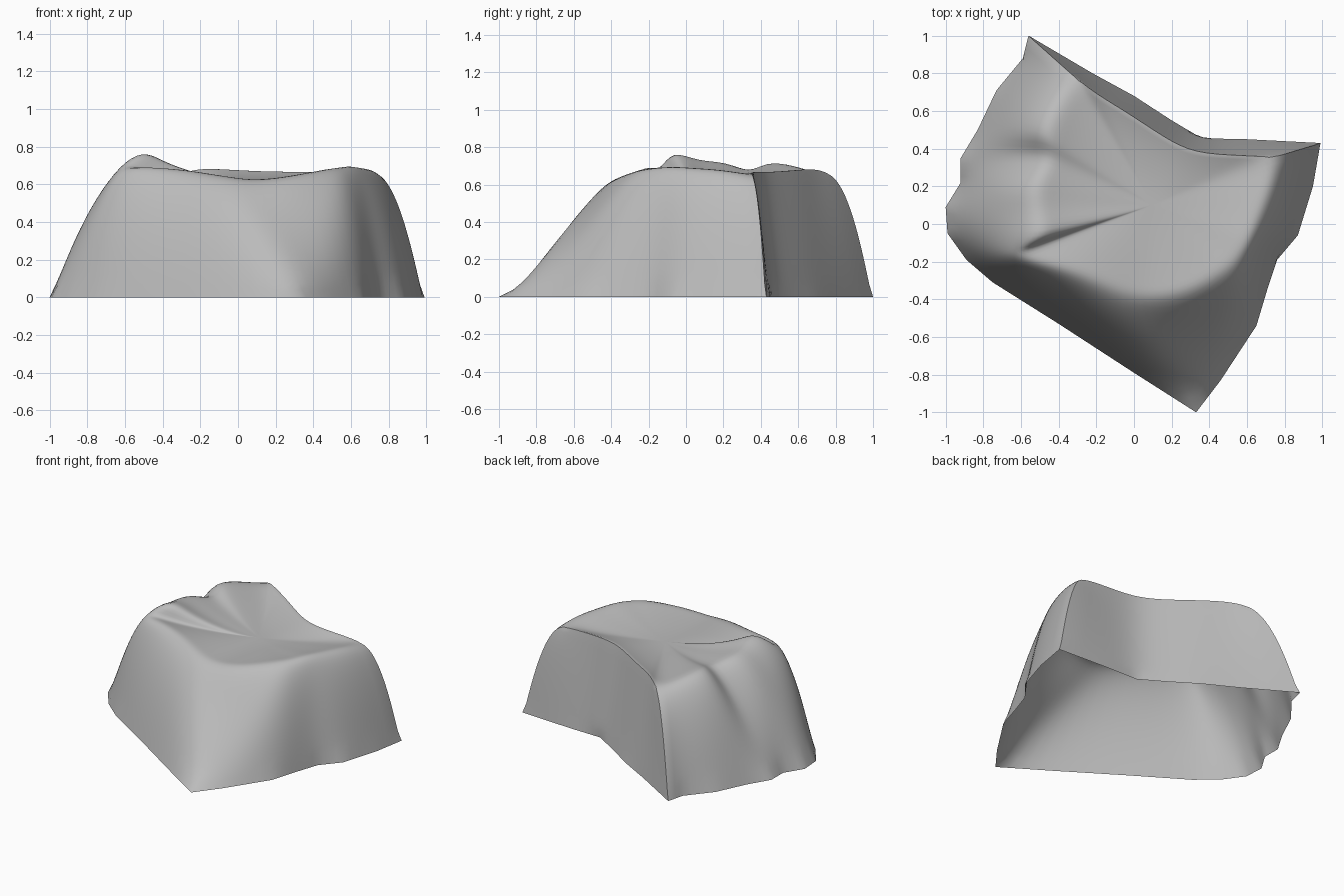
import bpy
import bmesh
from mathutils import Vector

default_cube = bpy.data.objects.get("Cube")
if default_cube:
    bpy.data.objects.remove(default_cube)

# One stone colour
stone = bpy.data.materials.new("grey_stone")
stone.use_nodes = True
colour = (0.5, 0.5, 0.5, 1)
stone.diffuse_color = colour
stone.node_tree.nodes["Principled BSDF"].inputs["Base Color"].default_value = colour

# Stations around the mound: foot x, y, then rim x, y, z; grouped by side with a fullness
front_nose = [(.33, -1, .1, -.42, .62), (.46, -.83, .3, -.39, .65)]
right_slope = [(.65, -.54, .48, -.26, .69), (.71, -.34, .56, -.17, .7), (.76, -.19, .61, -.08, .71),
               (.87, -.06, .66, .04, .7), (.95, .2, .72, .2, .69)]
right_corner = [(.99, .43, .74, .355, .66)]
back_wall = [(.6, .45, .56, .365, .67), (.36, .455, .32, .375, .67), (.2, .55, .16, .46, .67),
             (0, .68, -.03, .59, .68), (-.22, .8, -.2, .69, .69)]
left_corner = [(-.56, 1, -.3, .77, .66)]
left_shoulder = [(-.59, .88, -.37, .69, .68), (-.73, .71, -.44, .57, .72),
                 (-.83, .5, -.48, .45, .74)]
gully = [(-.92, .35, -.44, .36, .67)]
left_buttress = [(-.92, .22, -.54, .22, .74), (-1, .09, -.52, .06, .74),
                 (-.99, -.05, -.48, -.08, .81), (-.89, -.19, -.62, -.14, .69)]
front_wall = [(-.75, -.31, -.57, -.2, .71), (-.4, -.53, -.3, -.26, .69),
              (0, -.79, -.05, -.39, .64)]
sides = [(front_nose, .42), (right_slope, .92), (right_corner, .95), (back_wall, .5),
         (left_corner, .95), (left_shoulder, .92), (gully, .68), (left_buttress, .9),
         (front_wall, .85)]
centre = Vector((.1, .1, .62))
wall_steps = (0, .25, .5, .75, 1)
top_steps = (.15, .35, .6, .8)


def column(station, fullness):
    """Points up the flank, then inward over the dished top."""
    fx, fy, rx, ry, rz = station
    foot, rim = Vector((fx, fy, 0)), Vector((rx, ry, rz))
    bend = (foot + rim) / 2
    bend.z = rz * fullness
    flank = [foot * (1 - t) ** 2 + bend * 2 * t * (1 - t) + rim * t * t for t in wall_steps]
    top = []
    for s in top_steps:
        p = rim.lerp(centre, s)
        p.z = centre.z + (rz - centre.z) * (1 - s) ** 2.3
        top.append(p)
    return flank + top


bm = bmesh.new()
edge_crease = bm.edges.layers.float.new("crease_edge")
vert_crease = bm.verts.layers.float.new("crease_vert")
columns = []
corner_ids, wall_ids = set(), set()
for stations, fullness in sides:
    for station in stations:
        if stations in (right_corner, left_corner):
            corner_ids.add(len(columns))
        if stations is back_wall:
            wall_ids.add(len(columns))
        columns.append([bm.verts.new(p) for p in column(station, fullness)])

# Skin between neighbouring columns and close the top
hub = bm.verts.new(centre)
rim_row = len(wall_steps) - 1
count = len(columns)
for i, a in enumerate(columns):
    b = columns[(i + 1) % count]
    for j in range(len(a) - 1):
        bm.faces.new((a[j], b[j], b[j + 1], a[j + 1]))
    bm.faces.new((a[-1], b[-1], hub))
    a[0][vert_crease] = 1
    # Sharp rim along the cut back wall
    if i in wall_ids or (i + 1) % count in wall_ids:
        bm.edges.get((a[rim_row], b[rim_row]))[edge_crease] = .55
    # Sharp upright corners at both ends of that wall
    if i in corner_ids:
        for j in range(rim_row):
            bm.edges.get((a[j], a[j + 1]))[edge_crease] = .85

mesh = bpy.data.meshes.new("rock_mound")
bm.to_mesh(mesh)
bm.free()
rock = bpy.data.objects.new("rock_mound", mesh)
bpy.context.collection.objects.link(rock)
mesh.materials.append(stone)

# Weathered, rounded surface
subsurf = rock.modifiers.new("rounding", "SUBSURF")
subsurf.levels = subsurf.render_levels = 2
bpy.context.view_layer.objects.active = rock
rock.select_set(True)
bpy.ops.object.modifier_apply(modifier=subsurf.name)
bpy.ops.object.shade_smooth_by_angle(angle=.8)
